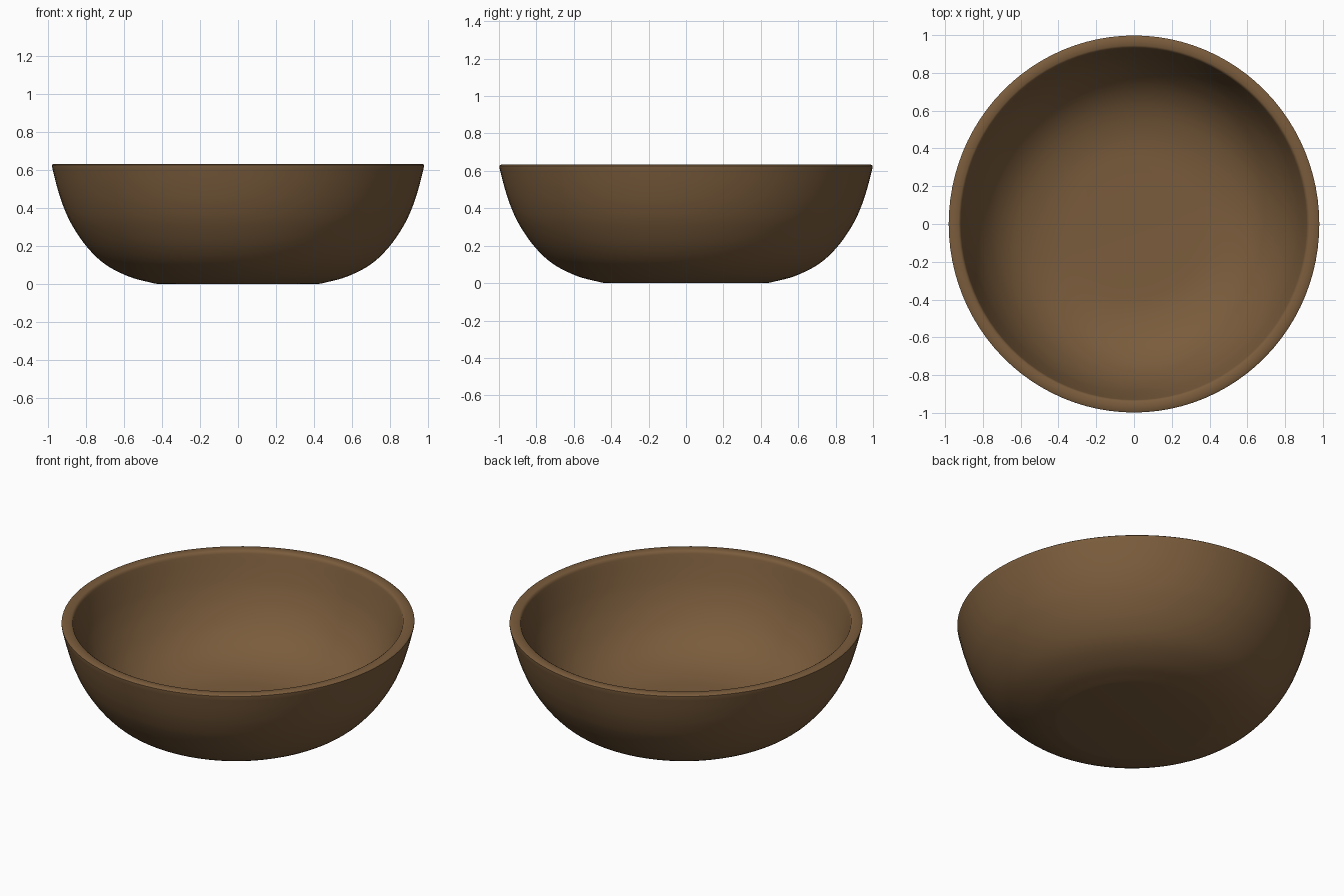
import bpy, bmesh, math
from mathutils import Vector

if "Cube" in bpy.data.objects:
    bpy.data.objects.remove(bpy.data.objects["Cube"])

SEG = 96
X_SCALE = 0.983   # bowl is very slightly narrower in x


def smooth(points, steps=5):
    """Catmull-Rom curve through (radius, height) points."""
    p = [Vector(q) for q in points]
    p = [2 * p[0] - p[1]] + p + [2 * p[-1] - p[-2]]
    out = []
    for i in range(1, len(p) - 2):
        a, b, c, d = p[i - 1:i + 3]
        for s in range(steps):
            t = s / steps
            out.append(0.5 * (2 * b + (c - a) * t + (2 * a - 5 * b + 4 * c - d) * t * t
                              + (3 * b - a - 3 * c + d) * t ** 3))
    return out + [p[-2]]


# Profile: flat foot, curved outer wall, rounded rim, inner wall, floor
outer = smooth([(0.45, 0.003), (0.58, 0.037), (0.71, 0.102), (0.81, 0.195),
                (0.89, 0.31), (0.937, 0.41), (0.97, 0.51), (0.998, 0.62)])
rim = [Vector(q) for q in [(0.998, 0.627), (0.99, 0.633), (0.945, 0.633), (0.935, 0.627)]]
inner = smooth([(0.931, 0.615), (0.90, 0.51), (0.868, 0.42), (0.82, 0.325),
                (0.75, 0.23), (0.66, 0.155), (0.55, 0.105), (0.42, 0.077), (0.25, 0.07)])
profile = [Vector((0.43, 0.0))] + outer + rim + inner

# Spin the profile into rings, then close the foot and the floor
bm = bmesh.new()
rings = []
for r, z in profile:
    rings.append([bm.verts.new((r * X_SCALE * math.cos(2 * math.pi * k / SEG),
                                r * math.sin(2 * math.pi * k / SEG), z)) for k in range(SEG)])
for a, b in zip(rings, rings[1:]):
    for k in range(SEG):
        n = (k + 1) % SEG
        bm.faces.new((a[k], a[n], b[n], b[k]))
bm.faces.new(rings[0][::-1])
bm.faces.new(rings[-1])
bmesh.ops.recalc_face_normals(bm, faces=bm.faces)
mesh = bpy.data.meshes.new("bowl")
bm.to_mesh(mesh)
bm.free()

bowl = bpy.data.objects.new("bowl", mesh)
bpy.context.collection.objects.link(bowl)

wood = bpy.data.materials.new("brown wood")
wood.diffuse_color = (0.195, 0.107, 0.045, 1)
wood.use_nodes = True
wood.node_tree.nodes["Principled BSDF"].inputs["Base Color"].default_value = wood.diffuse_color
mesh.materials.append(wood)

bpy.context.view_layer.objects.active = bowl
bowl.select_set(True)
bpy.ops.object.shade_smooth_by_angle(angle=math.radians(50))
